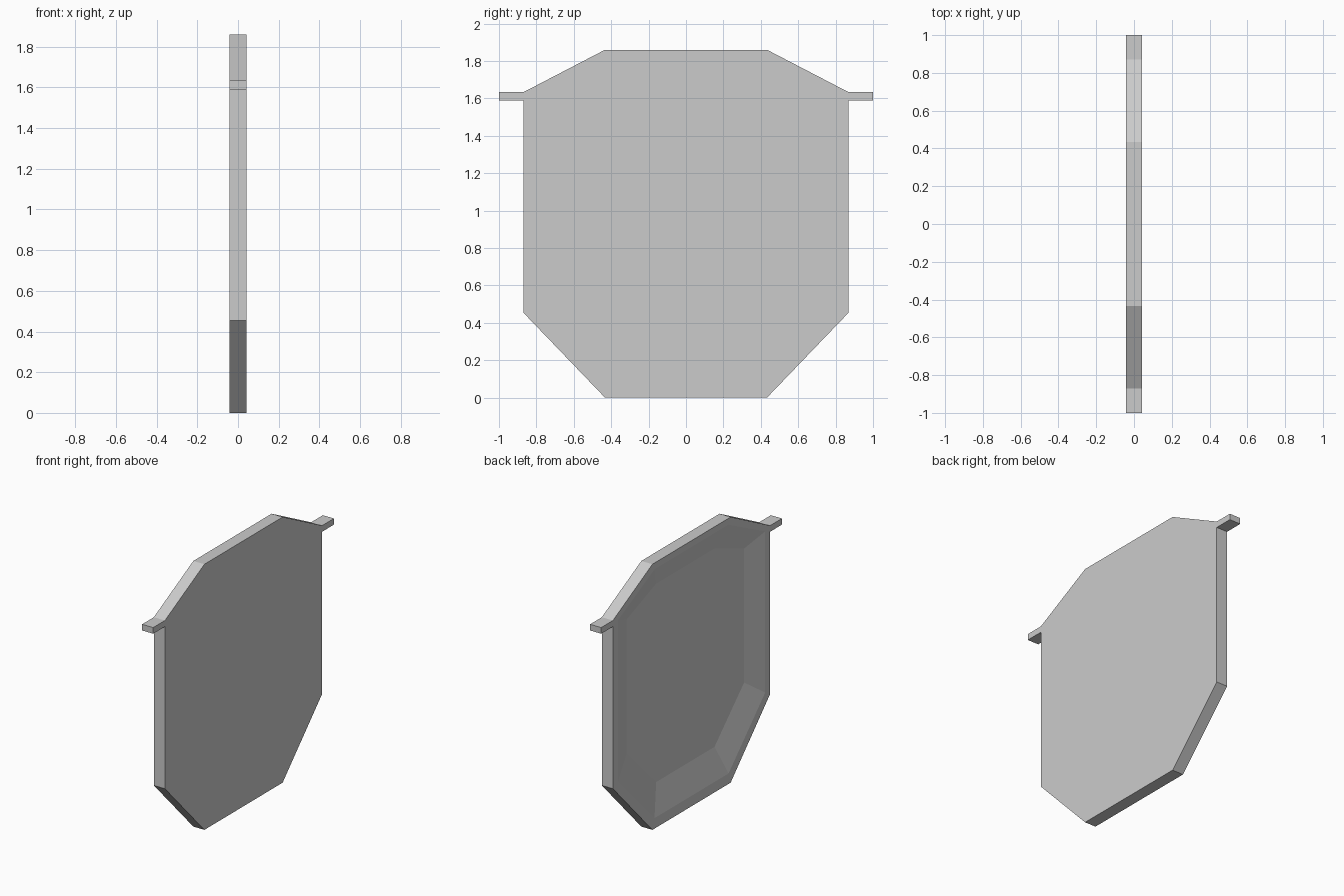
import bpy
import bmesh

cube = bpy.data.objects.get("Cube")
if cube:
    bpy.data.objects.remove(cube, do_unlink=True)

HALF = 0.043    # half thickness of the panel
DEPTH = 0.048   # depth of the dished recess

grey = bpy.data.materials.new("plain grey")
grey.use_nodes = True
grey.diffuse_color = (0.6, 0.6, 0.6, 1)
grey.node_tree.nodes["Principled BSDF"].inputs["Base Color"].default_value = (0.6, 0.6, 0.6, 1)


def finish(name, bm):
    bmesh.ops.recalc_face_normals(bm, faces=bm.faces)
    mesh = bpy.data.meshes.new(name)
    bm.to_mesh(mesh)
    bm.free()
    mesh.materials.append(grey)
    obj = bpy.data.objects.new(name, mesh)
    bpy.context.collection.objects.link(obj)
    return obj


def octagon(bm, x, half_profile):
    """Ring of vertices from a bottom-to-top half outline, mirrored in y."""
    points = half_profile + [(-y, z) for y, z in reversed(half_profile)]
    return [bm.verts.new((x, y, z)) for y, z in points]


def bridge(bm, a, b):
    for i in range(len(a)):
        j = (i + 1) % len(a)
        bm.faces.new((a[i], a[j], b[j], b[i]))


# Half outlines (y, z), bottom to top
outer = [(0.433, 0), (0.87, 0.455), (0.87, 1.633), (0.433, 1.86)]
rim = [(0.41, 0.073), (0.815, 0.485), (0.815, 1.613), (0.41, 1.815)]
floor = [(0.323, 0.28), (0.65, 0.605), (0.65, 1.543), (0.323, 1.67)]

# Panel: flat on one side, rimmed dish on the other
bm = bmesh.new()
rings = [octagon(bm, HALF, outer), octagon(bm, -HALF, outer),
         octagon(bm, -HALF, rim), octagon(bm, DEPTH - HALF, floor)]
for a, b in zip(rings, rings[1:]):
    bridge(bm, a, b)
bm.faces.new(rings[0])
bm.faces.new(rings[-1])
finish("dished_panel", bm)

# Hinge tabs at the upper corners
for name, side in (("front_tab", -1), ("back_tab", 1)):
    bm = bmesh.new()
    bmesh.ops.create_cube(bm, size=1)
    bmesh.ops.scale(bm, vec=(2 * HALF, 0.13, 0.043), verts=bm.verts)
    bmesh.ops.translate(bm, vec=(0, side * 0.935, 1.6115), verts=bm.verts)
    finish(name, bm)
